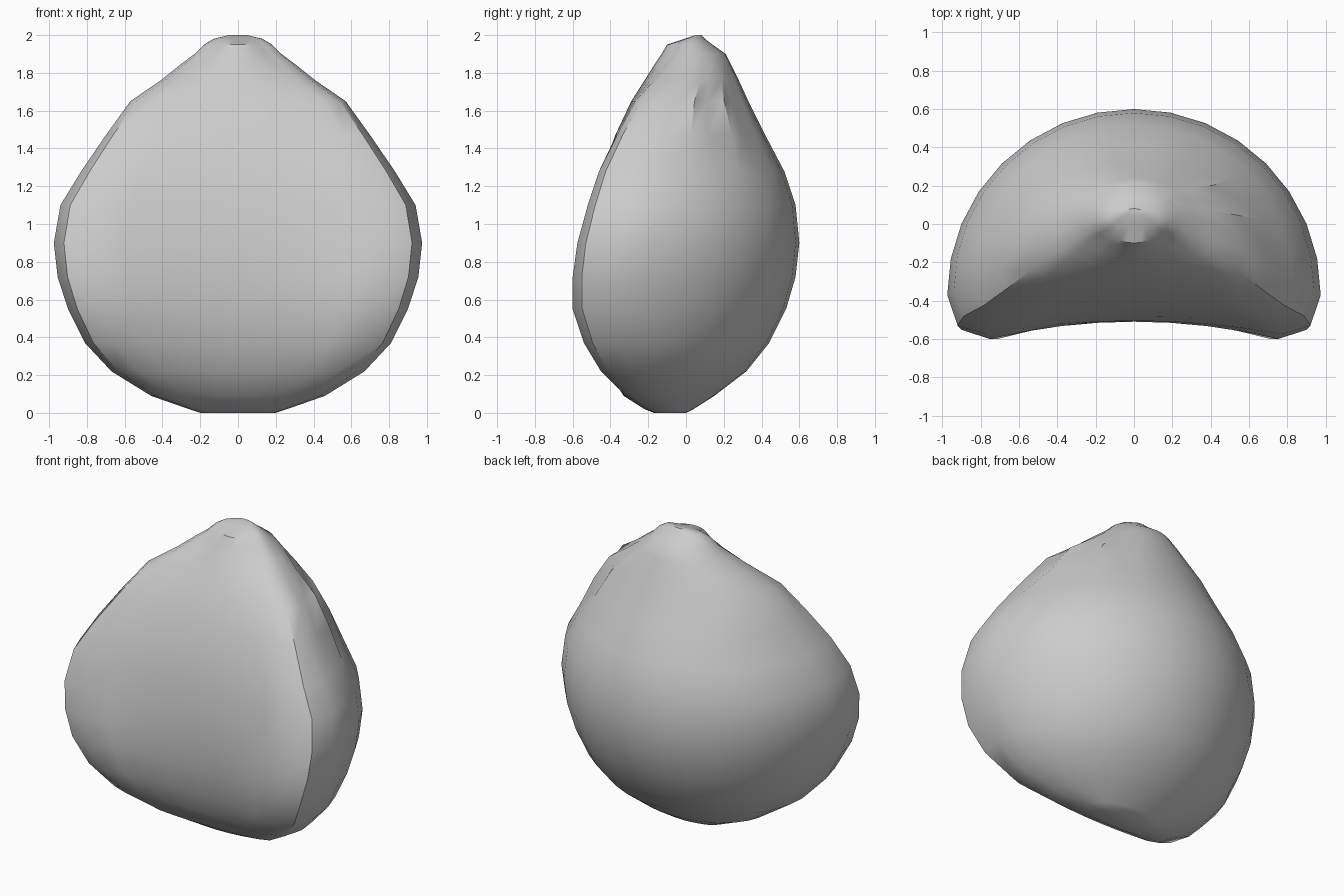
import bpy, bmesh, math

cube = bpy.data.objects.get("Cube")
if cube:
    bpy.data.objects.remove(cube, do_unlink=True)

# Height, half width, back y, widest y, front rim y, front centre y
LEVELS = [
    (0.00, 0.20, 0.00, -0.08, -0.16, -0.17),
    (0.02, 0.26, 0.04, -0.11, -0.20, -0.22),
    (0.09, 0.46, 0.15, -0.19, -0.31, -0.33),
    (0.22, 0.67, 0.32, -0.28, -0.45, -0.41),
    (0.37, 0.81, 0.44, -0.33, -0.54, -0.47),
    (0.55, 0.90, 0.53, -0.37, -0.60, -0.50),
    (0.72, 0.955, 0.58, -0.38, -0.60, -0.51),
    (0.90, 0.975, 0.60, -0.37, -0.575, -0.505),
    (1.10, 0.94, 0.58, -0.34, -0.52, -0.48),
    (1.28, 0.83, 0.52, -0.30, -0.46, -0.44),
    (1.47, 0.70, 0.42, -0.23, -0.365, -0.375),
    (1.65, 0.57, 0.33, -0.14, -0.27, -0.29),
    (1.76, 0.41, 0.28, -0.06, -0.17, -0.22),
    (1.84, 0.31, 0.24, -0.01, -0.10, -0.17),
    (1.90, 0.23, 0.21, 0.01, -0.05, -0.13),
    (1.95, 0.18, 0.14, 0.02, -0.03, -0.10),
    (1.98, 0.13, 0.10, 0.03, 0.00, -0.01),
    (2.00, 0.05, 0.08, 0.06, 0.05, 0.05),
]
BACK_STEPS = 16


def section(z, w, back, mid, rim, centre):
    """Rounded back arc closed by a bevelled rim and a hollow front."""
    pts = []
    for i in range(BACK_STEPS + 1):
        a = math.pi * i / BACK_STEPS
        r = 1.0
        # Shallow pleats on the upper flank of one side
        if 1.4 < z < 1.8 and 1 <= i <= 5:
            r = 0.97 if i % 2 else 1.03
        pts.append((w * math.cos(a) * r, mid + (back - mid) * math.sin(a) * r, z))
    bevel = mid + (rim - mid) * 0.78
    pts.append((-0.945 * w, bevel, z))
    for s in (-0.79, -0.6, -0.4, -0.2, 0, 0.2, 0.4, 0.6, 0.79):
        hollow = min(1, (abs(s) / 0.79) ** 2)
        pts.append((s * w, centre + (rim - centre) * hollow, z))
    pts.append((0.945 * w, bevel, z))
    return pts


# Clove body: sections joined from base to tip
bm = bmesh.new()
rings = [[bm.verts.new(p) for p in section(*lv)] for lv in LEVELS]
for low, high in zip(rings, rings[1:]):
    n = len(low)
    for i in range(n):
        j = (i + 1) % n
        bm.faces.new((low[i], low[j], high[j], high[i]))
bm.faces.new(rings[0][::-1])
bm.faces.new(rings[-1])
bmesh.ops.recalc_face_normals(bm, faces=bm.faces[:])
mesh = bpy.data.meshes.new("clove_body")
bm.to_mesh(mesh)
bm.free()
body = bpy.data.objects.new("clove_body", mesh)
bpy.context.scene.collection.objects.link(body)

# Plain grey skin
grey = bpy.data.materials.new("light grey")
grey.use_nodes = True
colour = (0.6, 0.6, 0.6, 1)
grey.diffuse_color = colour
grey.node_tree.nodes["Principled BSDF"].inputs["Base Color"].default_value = colour
mesh.materials.append(grey)

bpy.ops.object.select_all(action="DESELECT")
body.select_set(True)
bpy.context.view_layer.objects.active = body
bpy.ops.object.shade_smooth_by_angle(angle=math.radians(35))
